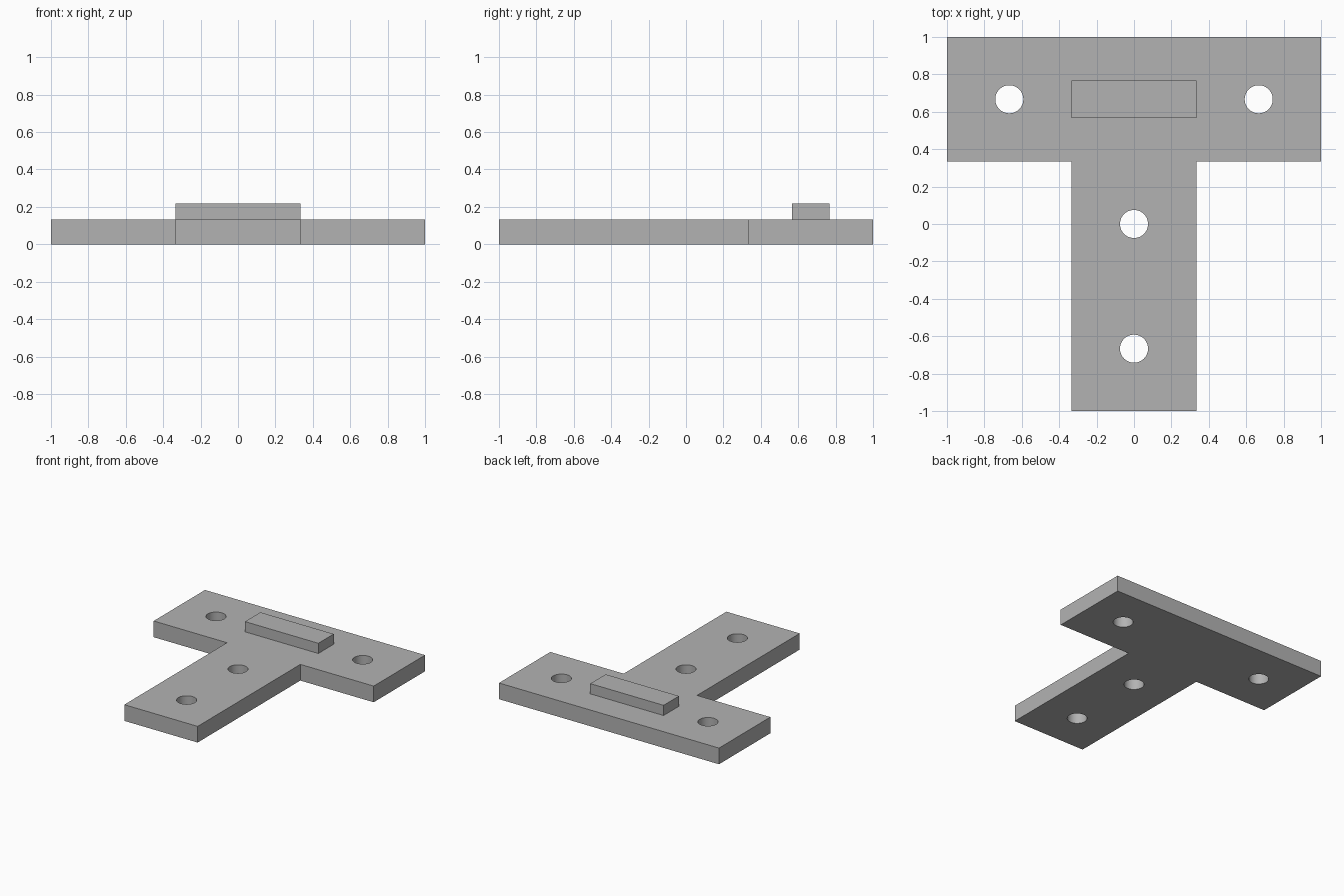
import bpy
import bmesh
import math
from mathutils import Matrix

THICK = 0.133      # plate thickness
ARM = 1 / 3        # half width of the stem, inner edge of the crossbar
HOLE_R = 0.075

if "Cube" in bpy.data.objects:
    bpy.data.objects.remove(bpy.data.objects["Cube"], do_unlink=True)

grey = bpy.data.materials.new("plain grey")
grey.use_nodes = True
colour = (0.45, 0.45, 0.45, 1)
grey.diffuse_color = colour
grey.node_tree.nodes["Principled BSDF"].inputs["Base Color"].default_value = colour


def make_object(name, bm):
    bmesh.ops.recalc_face_normals(bm, faces=bm.faces)
    mesh = bpy.data.meshes.new(name)
    bm.to_mesh(mesh)
    bm.free()
    mesh.materials.append(grey)
    obj = bpy.data.objects.new(name, mesh)
    bpy.context.collection.objects.link(obj)
    return obj


def extrude_outline(name, outline, z0, z1):
    bm = bmesh.new()
    face = bm.faces.new([bm.verts.new((x, y, z0)) for x, y in outline])
    result = bmesh.ops.extrude_face_region(bm, geom=[face], use_keep_orig=True)
    top = [v for v in result["geom"] if isinstance(v, bmesh.types.BMVert)]
    bmesh.ops.translate(bm, verts=top, vec=(0, 0, z1 - z0))
    return make_object(name, bm)


# T-shaped plate: right half of the outline, mirrored to the left
half = [(ARM, -1), (ARM, ARM), (1, ARM), (1, 1)]
plate = extrude_outline("t_plate", half + [(-x, y) for x, y in reversed(half)], 0, THICK)

# Screw holes
bm = bmesh.new()
for x, y in [(-2 * ARM, 2 * ARM), (2 * ARM, 2 * ARM), (0, 0), (0, -2 * ARM)]:
    bmesh.ops.create_cone(bm, cap_ends=True, segments=48, radius1=HOLE_R, radius2=HOLE_R,
                          depth=1, matrix=Matrix.Translation((x, y, 0)))
cutter = make_object("hole_cutter", bm)
cutter.hide_render = True

cut = plate.modifiers.new("holes", "BOOLEAN")
cut.operation = "DIFFERENCE"
cut.solver = "EXACT"
cut.object = cutter
bpy.ops.object.select_all(action="DESELECT")
plate.select_set(True)
bpy.context.view_layer.objects.active = plate
bpy.ops.object.modifier_apply(modifier=cut.name)
bpy.data.objects.remove(cutter, do_unlink=True)
bpy.ops.object.shade_smooth_by_angle(angle=math.radians(30))

# Raised locating rib on the crossbar
rib = [(-ARM, 0.567), (ARM, 0.567), (ARM, 0.767), (-ARM, 0.767)]
extrude_outline("raised_rib", rib, THICK, 0.217)
